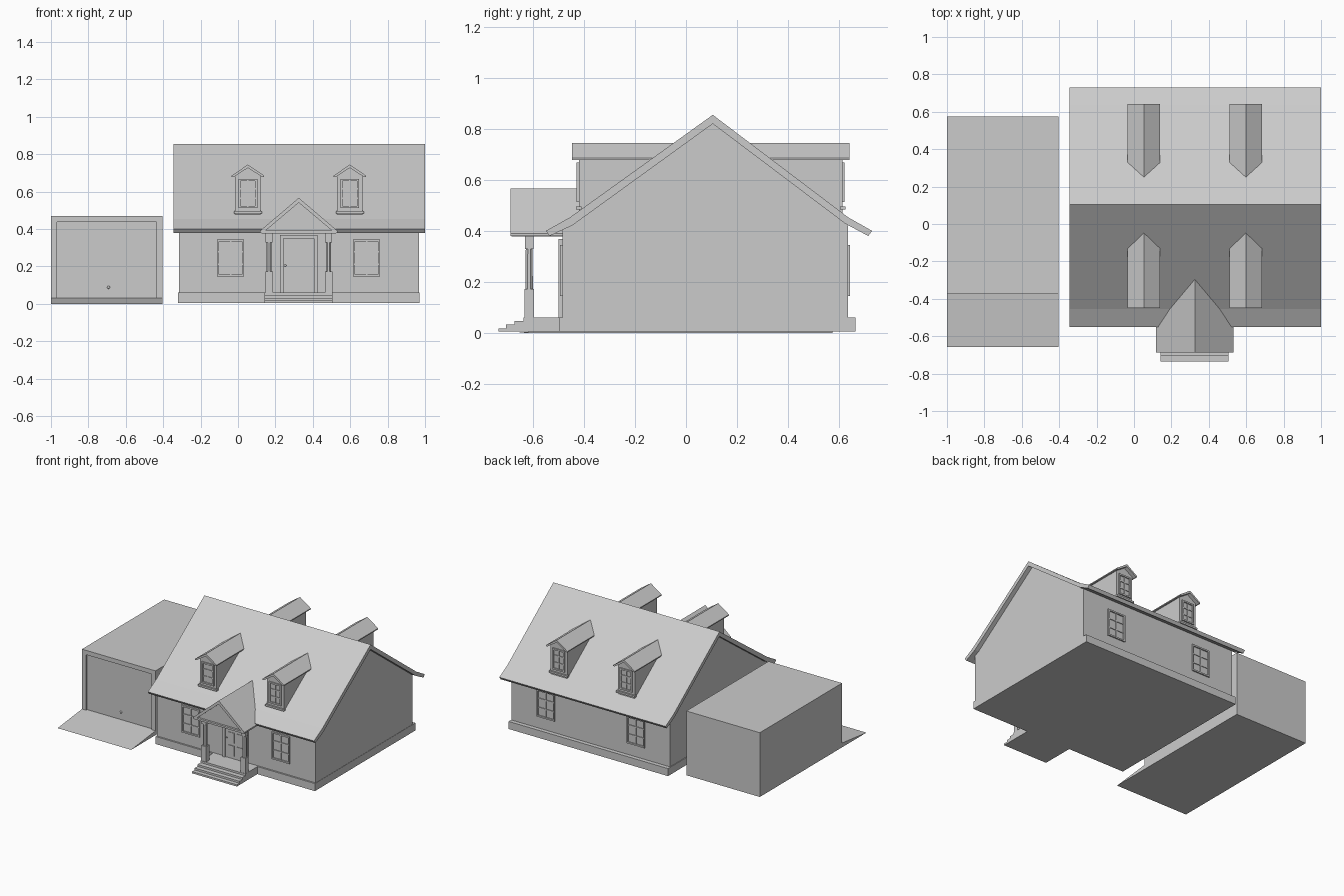
import bpy, bmesh, math
from mathutils import Vector, Matrix

if "Cube" in bpy.data.objects:
    bpy.data.objects.remove(bpy.data.objects["Cube"])


def finish(name, bm):
    bmesh.ops.recalc_face_normals(bm, faces=bm.faces)
    me = bpy.data.meshes.new(name)
    bm.to_mesh(me)
    bm.free()
    ob = bpy.data.objects.new(name, me)
    bpy.context.collection.objects.link(ob)
    return ob


def boxes(name, items):
    """One mesh from boxes given as (x0, x1, y0, y1, z0, z1)."""
    bm = bmesh.new()
    for x0, x1, y0, y1, z0, z1 in items:
        size = Matrix.Diagonal((abs(x1 - x0), abs(y1 - y0), abs(z1 - z0), 1))
        mid = Matrix.Translation(((x0 + x1) / 2, (y0 + y1) / 2, (z0 + z1) / 2))
        bmesh.ops.create_cube(bm, size=1, matrix=mid @ size)
    return finish(name, bm)


def prism(name, pts, axis, a, b):
    """Extrude a (y, z) profile along x, or an (x, z) profile along y."""
    bm = bmesh.new()
    co = (lambda p: (a, p[0], p[1])) if axis == 'x' else (lambda p: (p[0], a, p[1]))
    face = bm.faces.new([bm.verts.new(co(p)) for p in pts])
    res = bmesh.ops.extrude_face_region(bm, geom=[face])
    shift = Vector((b - a, 0, 0)) if axis == 'x' else Vector((0, b - a, 0))
    verts = [v for v in res['geom'] if isinstance(v, bmesh.types.BMVert)]
    bmesh.ops.translate(bm, verts=verts, vec=shift)
    return finish(name, bm)


def gable_roof(name, x, half, z_eave, z_top, thick, y0, y1):
    pts = [(x - half, z_eave), (x - half, z_eave + thick * 0.4), (x, z_top),
           (x + half, z_eave + thick * 0.4), (x + half, z_eave),
           (x + half - thick * 0.6, z_eave), (x, z_top - thick), (x - half + thick * 0.6, z_eave)]
    return prism(name, pts, 'y', y0, y1)


def knob(name, x, y, z, r):
    bm = bmesh.new()
    bmesh.ops.create_uvsphere(bm, u_segments=10, v_segments=6, radius=r,
                              matrix=Matrix.Translation((x, y, z)))
    return finish(name, bm)


def window(name, x, z, w, h, y, out, f=0.011):
    """Frame, sill and 2 x 3 glazing bars; out is -1 (front) or 1 (back)."""
    x0, x1, z0, z1 = x - w / 2, x + w / 2, z - h / 2, z + h / 2
    ya, yb, yc = y - out * 0.004, y + out * 0.009, y + out * 0.005
    parts = [(x0, x0 + f, ya, yb, z0, z1), (x1 - f, x1, ya, yb, z0, z1),
             (x0 + f, x1 - f, ya, yb, z1 - f, z1), (x0 + f, x1 - f, ya, yb, z0, z0 + f),
             (x - 0.004, x + 0.004, ya, yc, z0, z1)]
    for i in (1, 2):
        zi = z0 + h * i / 3
        parts.append((x0, x1, ya, yc, zi - 0.004, zi + 0.004))
    return boxes(name, parts)


# House walls with gables, and plinth
prism("house_walls", [(-0.485, 0.005), (0.635, 0.005), (0.635, 0.43), (0.105, 0.83), (-0.485, 0.41)],
      'x', -0.315, 0.968)
boxes("house_plinth", [(-0.32, 0.97, -0.497, 0.665, 0.005, 0.06)])

# Main roof with kicked eaves
prism("main_roof", [(-0.55, 0.40), (-0.455, 0.453), (0.105, 0.855), (0.636, 0.453), (0.73, 0.40),
                    (0.715, 0.38), (0.625, 0.428), (0.105, 0.82), (-0.445, 0.422), (-0.535, 0.38)],
      'x', -0.345, 1.0)

# Dormers on both slopes; s points from the dormer face into the roof
for side, y, s in (("front", -0.42, 1), ("back", 0.613, -1)):
    for n, x in enumerate((0.053, 0.598)):
        tag = f"{side}_{n + 1}"
        prism("dormer_body_" + tag, [(x - 0.068, 0.455), (x + 0.068, 0.455), (x + 0.068, 0.683),
                                     (x, 0.732), (x - 0.068, 0.683)], 'y', y, y + s * 0.32)
        gable_roof("dormer_roof_" + tag, x, 0.087, 0.678, 0.745, 0.018, y - s * 0.028, y + s * 0.377)
        boxes("dormer_sill_" + tag, [(x - 0.075, x + 0.075, y - s * 0.012, y + s * 0.01, 0.483, 0.496)])
        window("dormer_window_" + tag, x, 0.59, 0.1, 0.155, y, -s)

# Ground floor windows, front and back
for side, y, out in (("front", -0.485, -1), ("back", 0.635, 1)):
    for n, x in enumerate((-0.04, 0.688)):
        window(f"{side}_window_{n + 1}", x, 0.245, 0.145, 0.2, y, out)

# Front door with frame, six panels and knob
cx = 0.325
boxes("door_frame", [(cx - 0.1, cx - 0.082, -0.5, -0.48, 0.06, 0.368),
                     (cx + 0.082, cx + 0.1, -0.5, -0.48, 0.06, 0.368),
                     (cx - 0.082, cx + 0.082, -0.5, -0.48, 0.35, 0.368)])
boxes("front_door", [(cx - 0.082, cx + 0.082, -0.489, -0.48, 0.06, 0.35)])
boxes("door_panels", [(cx + s * 0.012, cx + s * 0.062, -0.493, -0.487, z0, z1)
                      for s in (-1, 1) for z0, z1 in ((0.08, 0.155), (0.175, 0.25), (0.27, 0.335))])
knob("door_knob", cx - 0.072, -0.493, 0.205, 0.006)

# Porch floor and steps as one stepped profile
prism("porch_steps", [(-0.48, 0.005), (-0.735, 0.005), (-0.735, 0.018), (-0.705, 0.018), (-0.705, 0.032),
                      (-0.672, 0.032), (-0.672, 0.046), (-0.637, 0.046), (-0.637, 0.06), (-0.48, 0.06)],
      'x', 0.143, 0.505)

# Porch columns: pedestal, octagonal shaft, capital
for side, s in (("left", -1), ("right", 1)):
    x, y = cx + s * 0.159, -0.615
    boxes("column_blocks_" + side, [(x - 0.02, x + 0.02, y - 0.019, y + 0.019, 0.06, 0.172),
                                    (x - 0.018, x + 0.018, y - 0.016, y + 0.016, 0.328, 0.382)])
    bm = bmesh.new()
    bmesh.ops.create_cone(bm, cap_ends=True, segments=8, radius1=0.0155, radius2=0.0145, depth=0.17,
                          matrix=Matrix.Translation((x, y, 0.25)) @ Matrix.Rotation(math.pi / 8, 4, 'Z'))
    finish("column_shaft_" + side, bm)

# Porch gable roof, pediment and beam
gable_roof("porch_roof", cx, 0.207, 0.38, 0.567, 0.026, -0.688, -0.298)
prism("porch_pediment", [(cx - 0.19, 0.381), (cx + 0.19, 0.381), (cx, 0.552)], 'y', -0.67, -0.47)
boxes("porch_beam", [(cx - 0.2, cx + 0.2, -0.685, -0.47, 0.377, 0.391)])

# Garage with recessed door, handle and ramp
boxes("garage_body", [(-1.0, -0.405, -0.362, 0.575, 0.0, 0.47)])
prism("garage_door_surround", [(-1.0, 0), (-1.0, 0.47), (-0.405, 0.47), (-0.405, 0),
                               (-0.437, 0), (-0.437, 0.438), (-0.967, 0.438), (-0.967, 0)],
      'y', -0.375, -0.362)
knob("garage_handle", -0.692, -0.365, 0.088, 0.008)
prism("driveway_ramp", [(-0.657, 0.0), (-0.375, 0.032), (-0.362, 0.032), (-0.362, 0.0)],
      'x', -1.0, -0.405)
